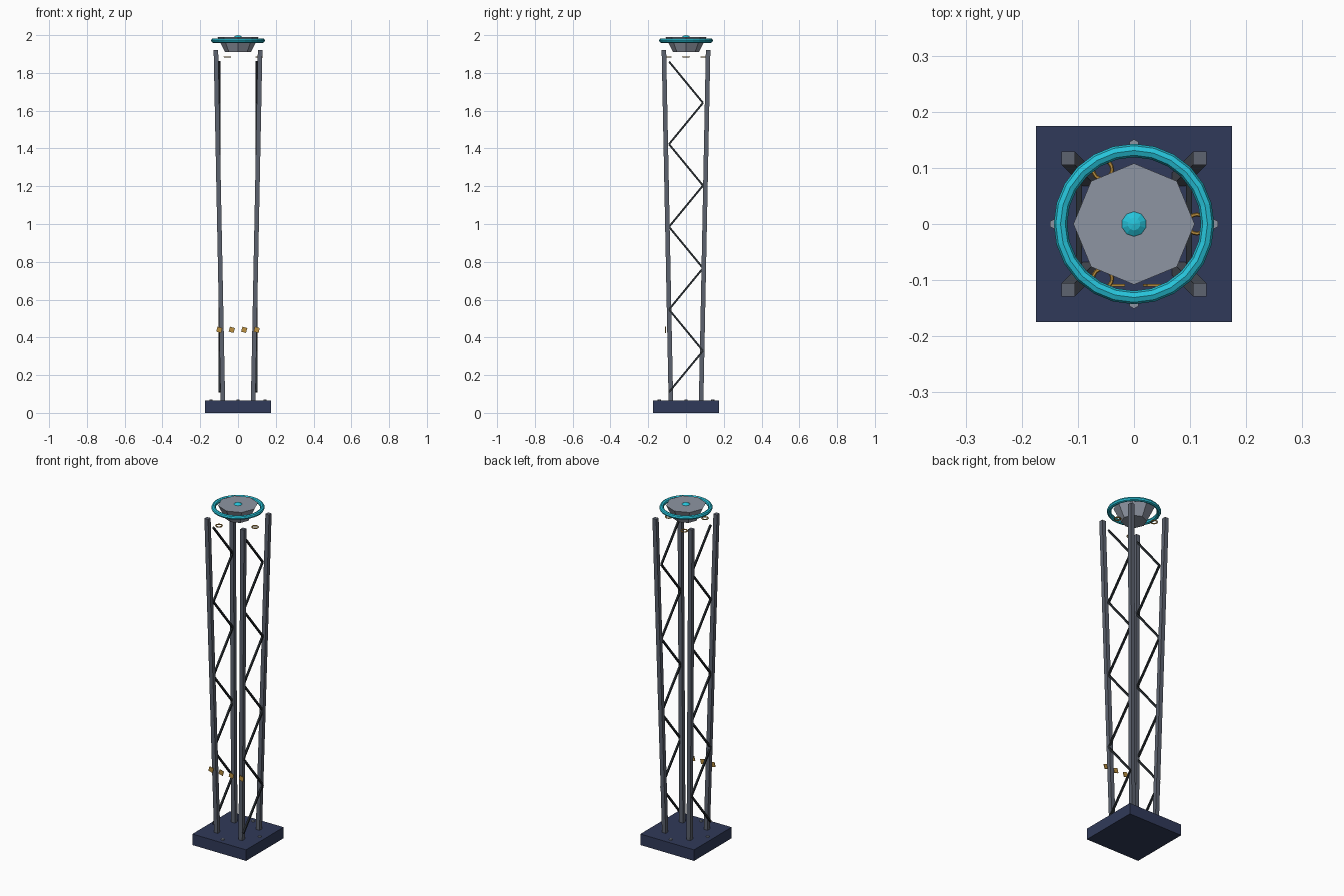
import bpy, math
from mathutils import Vector

if "Cube" in bpy.data.objects:
    bpy.data.objects.remove(bpy.data.objects["Cube"])


def material(name, rgb):
    m = bpy.data.materials.new(name)
    m.diffuse_color = (*rgb, 1)
    m.use_nodes = True
    m.node_tree.nodes["Principled BSDF"].inputs["Base Color"].default_value = m.diffuse_color
    return m


NAVY = material("navy", (0.03, 0.042, 0.1))
STEEL = material("steel", (0.11, 0.125, 0.16))
DARK = material("dark", (0.02, 0.025, 0.03))
GOLD = material("gold", (0.5, 0.28, 0.05))
CYAN = material("cyan", (0.02, 0.55, 0.7))
PALE = material("pale_grey", (0.27, 0.3, 0.36))


def finish(name, mat, smooth=False):
    ob = bpy.context.object
    ob.name = name
    ob.data.materials.append(mat)
    if smooth:
        bpy.ops.object.shade_smooth_by_angle(angle=math.radians(50))
    return ob


def box(name, loc, size, mat, rot=(0, 0, 0)):
    bpy.ops.mesh.primitive_cube_add(size=1, location=loc, rotation=rot)
    bpy.context.object.scale = size
    return finish(name, mat)


def bar(name, a, b, width, mat):
    """Square bar running between two points."""
    a, b = Vector(a), Vector(b)
    d = b - a
    rot = d.to_track_quat('Z', 'Y').to_euler()
    return box(name, (a + b) / 2, (width, width, d.length), mat, rot)


def square_leg(name, sx, sy):
    """Leaning leg with level ends: a cube whose ends are shifted apart."""
    ob = box(name, (0, 0, 0), (1, 1, 1), STEEL)
    for v in ob.data.vertices:
        c, z = (0.117, 1.92) if v.co.z > 0 else (0.08, 0.06)
        v.co = (sx * c + v.co.x * 0.024, sy * c + v.co.y * 0.024, z)


# base slab with four bolts
box("base", (0, 0, 0.0325), (0.35, 0.35, 0.065), NAVY)
for i in range(4):
    a = i * math.pi / 2
    bpy.ops.mesh.primitive_cylinder_add(vertices=6, radius=0.009, depth=0.012,
        location=(0.142 * math.cos(a), 0.142 * math.sin(a), 0.065))
    finish(f"base_bolt_{i}", PALE)

# four legs splaying outward toward the top
for sx in (-1, 1):
    for sy in (-1, 1):
        square_leg(f"leg_{sx}_{sy}", sx, sy)

# zigzag bracing on the left and right sides
step = 1.75 / 8
for side, x in (("left", -0.098), ("right", 0.098)):
    for i in range(8):
        y = -0.09 if i % 2 == 0 else 0.09
        bar(f"{side}_brace_{i}", (x, y, 0.11 + i * step),
            (x, -y, 0.11 + (i + 1) * step), 0.01, DARK)

# row of tilted gold tags on the front
for i in range(4):
    box(f"front_tag_{i}", (-0.099 + i * 0.066, -0.109, 0.44),
        (0.027, 0.004, 0.027), GOLD, (0, math.radians(15), 0))

# three small gold rings under the head
for i in range(3):
    a = i * math.tau / 3
    bpy.ops.mesh.primitive_torus_add(major_segments=16, minor_segments=6,
        major_radius=0.017, minor_radius=0.0035,
        location=(0.112 * math.cos(a), 0.112 * math.sin(a), 1.885))
    finish(f"small_ring_{i}", GOLD, True)

# octagonal head, glowing ring and centre dome
bpy.ops.mesh.primitive_cone_add(vertices=8, radius1=0.068, radius2=0.108,
    depth=0.08, location=(0, 0, 1.95))
finish("head", PALE)
bpy.ops.mesh.primitive_torus_add(major_segments=24, minor_segments=8,
    major_radius=0.131, minor_radius=0.012, location=(0, 0, 1.971))
finish("head_ring", CYAN)
bpy.ops.mesh.primitive_uv_sphere_add(segments=10, ring_count=8, radius=0.03,
    location=(0, 0, 1.97))
finish("dome", CYAN)
